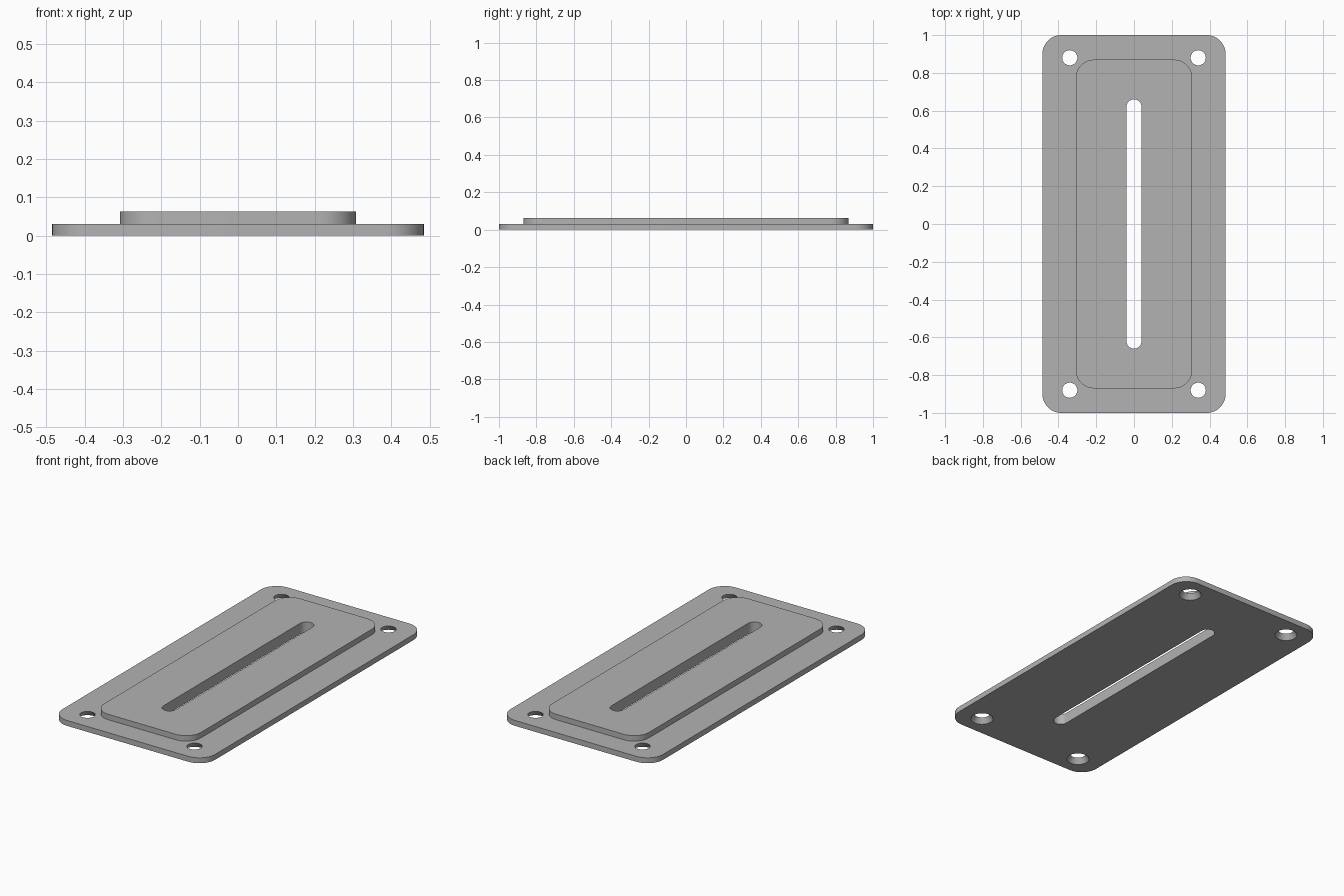
import bpy, bmesh, math

cube = bpy.data.objects.get("Cube")
if cube:
    bpy.data.objects.remove(cube, do_unlink=True)

STEP_Z, TOP_Z = 0.031, 0.0625
bm = bmesh.new()


def rounded(hx, hy, r, z, cx=0, cy=0, seg=12):
    """Closed edge loop of a rounded rectangle; a circle when hx = hy = r."""
    pts = []
    for q, (sx, sy) in enumerate([(1, 1), (-1, 1), (-1, -1), (1, -1)]):
        for i in range(seg + 1):
            a = (q + i / seg) * math.pi / 2
            p = (cx + sx * (hx - r) + r * math.cos(a),
                 cy + sy * (hy - r) + r * math.sin(a), z)
            if not pts or math.dist(p, pts[-1]) > 1e-5:
                pts.append(p)
    if math.dist(pts[0], pts[-1]) < 1e-5:
        pts.pop()
    verts = [bm.verts.new(p) for p in pts]
    return [bm.edges.new((v, verts[i - 1])) for i, v in enumerate(verts)], verts


def wall(a, b):
    """Join two matching loops with quads."""
    for i in range(len(a[1])):
        bm.faces.new((a[1][i - 1], a[1][i], b[1][i], b[1][i - 1]))


def cap(loops, normal):
    """Fill a flat outline, leaving its inner loops open."""
    edges = [e for loop in loops for e in loop[0]]
    bmesh.ops.triangle_fill(bm, edges=edges, use_beauty=True, normal=normal)


# Outer flange, raised pad and the long slot through both
base_low, base_high = [rounded(0.485, 1.0, 0.1, z) for z in (0, STEP_Z)]
pad_low, pad_high = [rounded(0.308, 0.87, 0.095, z) for z in (STEP_Z, TOP_Z)]
slot_low, slot_high = [rounded(0.04, 0.66, 0.04, z) for z in (0, TOP_Z)]

# Corner screw holes, countersunk from below
holes_low, holes_high = [], []
for x in (-0.34, 0.34):
    for y in (-0.88, 0.88):
        holes_low.append(rounded(0.06, 0.06, 0.06, 0, x, y))
        holes_high.append(rounded(0.04, 0.04, 0.04, STEP_Z, x, y))

# Flat faces: underside, step and pad top
cap([base_low, slot_low] + holes_low, (0, 0, -1))
cap([base_high, pad_low] + holes_high, (0, 0, 1))
cap([pad_high, slot_high], (0, 0, 1))

# Side walls
for low, high in [(base_low, base_high), (pad_low, pad_high),
                  (slot_low, slot_high), *zip(holes_low, holes_high)]:
    wall(low, high)

bmesh.ops.recalc_face_normals(bm, faces=bm.faces)
mesh = bpy.data.meshes.new("slotted_plate")
bm.to_mesh(mesh)
bm.free()
plate = bpy.data.objects.new("slotted_plate", mesh)
bpy.context.collection.objects.link(plate)

# Plain grey finish
grey = bpy.data.materials.new("plain_grey")
grey.use_nodes = True
colour = (0.45, 0.45, 0.45, 1)
grey.diffuse_color = colour
grey.node_tree.nodes["Principled BSDF"].inputs["Base Color"].default_value = colour
mesh.materials.append(grey)

bpy.ops.object.select_all(action='DESELECT')
plate.select_set(True)
bpy.context.view_layer.objects.active = plate
bpy.ops.object.shade_smooth_by_angle(angle=math.radians(30))
